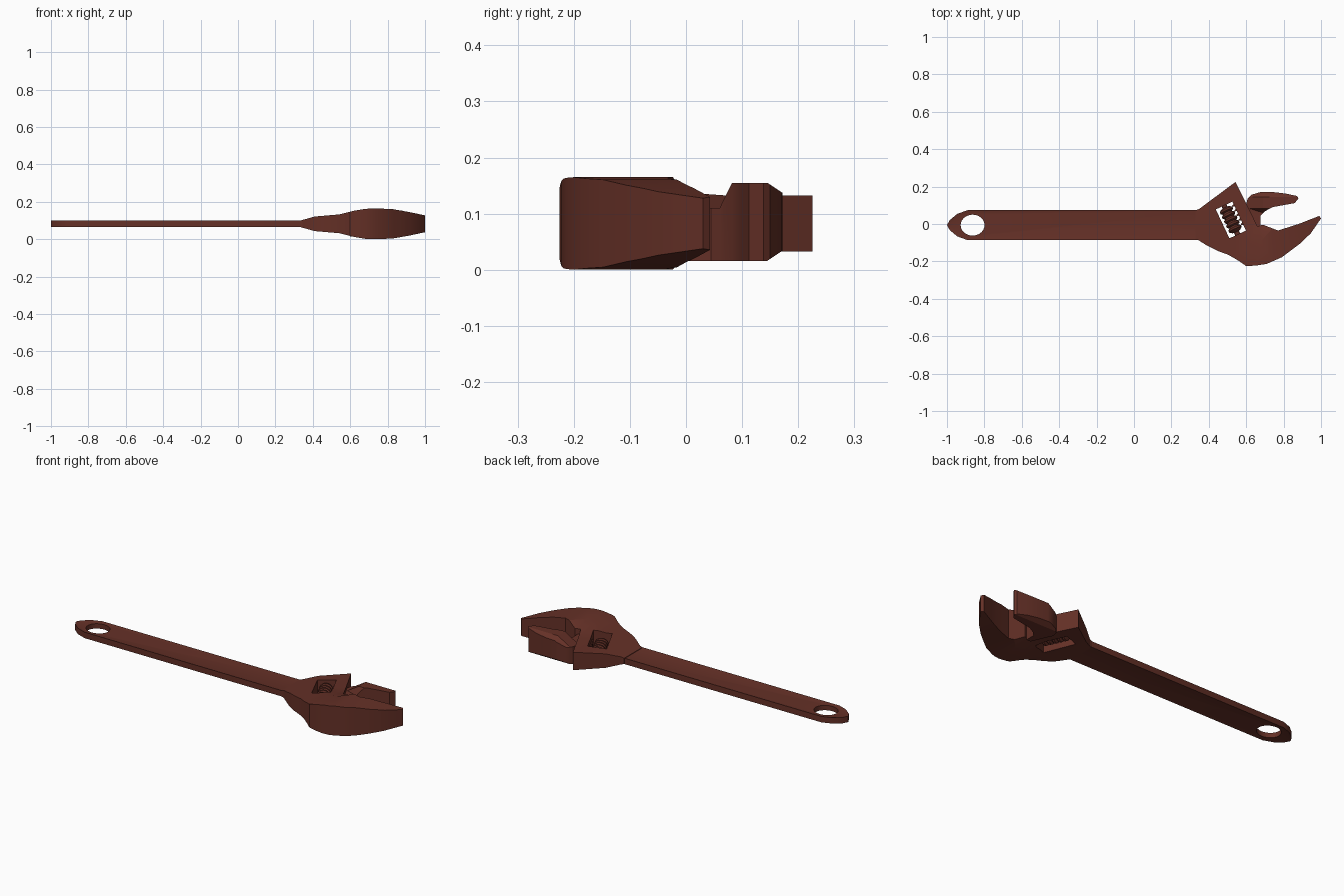
import bpy, bmesh, math
from mathutils import Vector

if "Cube" in bpy.data.objects:
    bpy.data.objects.remove(bpy.data.objects["Cube"])

ZC = 0.0825                                   # mid-plane height of the tool
steel = bpy.data.materials.new("red_brown_steel")
steel.diffuse_color = (0.13, 0.03, 0.02, 1)
steel.use_nodes = True
steel.node_tree.nodes["Principled BSDF"].inputs["Base Color"].default_value = steel.diffuse_color


def lerp(table, v):
    """Piecewise linear lookup."""
    if v <= table[0][0]:
        return table[0][1]
    for (a, p), (b, q) in zip(table, table[1:]):
        if v <= b:
            return p + (q - p) * (v - a) / (b - a)
    return table[-1][1]


def finish(name, bm, smooth=True):
    bmesh.ops.recalc_face_normals(bm, faces=bm.faces[:])
    me = bpy.data.meshes.new(name)
    bm.to_mesh(me)
    bm.free()
    ob = bpy.data.objects.new(name, me)
    bpy.context.collection.objects.link(ob)
    me.materials.append(steel)
    return ob


def prism(name, outline, top, bottom, xcuts=(), ycuts=()):
    """Flat outline, sliced along x and y, thickened by two height rules."""
    bm = bmesh.new()
    bm.faces.new([bm.verts.new((x, y, 0)) for x, y in outline])
    cuts = [((x, 0, 0), (1, 0, 0)) for x in xcuts] + [((0, y, 0), (0, 1, 0)) for y in ycuts]
    for co, no in cuts:
        bmesh.ops.bisect_plane(bm, geom=bm.verts[:] + bm.edges[:] + bm.faces[:],
                               plane_co=co, plane_no=no, dist=1e-5)
    if cuts:
        bmesh.ops.triangulate(bm, faces=bm.faces[:])
    ext = bmesh.ops.extrude_face_region(bm, geom=bm.faces[:], use_keep_orig=True)
    upper = {g for g in ext["geom"] if isinstance(g, bmesh.types.BMVert)}
    for v in bm.verts:
        v.co.z = (top if v in upper else bottom)(v.co.x, v.co.y)
    return finish(name, bm)


def activate(ob):
    bpy.ops.object.select_all(action='DESELECT')
    ob.select_set(True)
    bpy.context.view_layer.objects.active = ob


def cut(ob, cutter):
    mod = ob.modifiers.new("cut", 'BOOLEAN')
    mod.operation, mod.solver, mod.object = 'DIFFERENCE', 'EXACT', cutter
    activate(ob)
    bpy.ops.object.modifier_apply(modifier=mod.name)
    bpy.data.objects.remove(cutter)


def smooth(ob, angle=28):
    activate(ob)
    bpy.ops.object.shade_smooth_by_angle(angle=math.radians(angle))


# handle: long flat bar with a pointed end, shallow recess and hanging hole
side = [(-0.89, 0.08), (-0.945, 0.06), (-0.985, 0.027)]
outline = [(0.345, 0.08)] + side + [(-1, 0)] + [(x, -y) for x, y in reversed(side)] + [(0.345, -0.08)]
handle = prism("handle", [(x, y - 0.006) for x, y in outline],
               lambda x, y: ZC + 0.0165, lambda x, y: ZC - 0.0165)
bm = bmesh.new()
bm.from_mesh(handle.data)
for s in (1, -1):
    bm.normal_update()
    f = [f for f in bm.faces if f.normal.z * s > 0.9]
    bmesh.ops.inset_region(bm, faces=f, thickness=0.014, depth=-0.003)
bm.to_mesh(handle.data)
bm.free()
bpy.ops.mesh.primitive_cylinder_add(vertices=28, radius=1, depth=1, location=(-0.863, -0.006, ZC))
hole = bpy.context.object
hole.scale = (0.064, 0.056, 1)
cut(handle, hole)
smooth(handle)

# head with fixed jaw: swells towards the jaw, thins out at the tip
HALF = [(0.33, 0.0165), (0.41, 0.039), (0.54, 0.05), (0.62, 0.070), (0.68, 0.080),
        (0.74, 0.0825), (0.83, 0.078), (0.915, 0.063), (1.0, 0.045)]


def head_half(x, y):
    h = lerp(HALF, x)
    if x < 0.7:
        h = min(h, lerp([(-0.09, 0.0825), (0.0, 0.055), (0.03, 0.05)], y))
    return h


head_pts = [(0.33, 0.075), (0.345, 0.078), (0.543, 0.225), (0.66, -0.012), (0.69, -0.004), (0.77, -0.035),
            (0.88, 0.0), (0.99, 0.043), (1.0, 0.03), (0.945, -0.05), (0.885, -0.107),
            (0.79, -0.178), (0.71, -0.213), (0.655, -0.222), (0.60, -0.225), (0.56, -0.197),
            (0.505, -0.165), (0.45, -0.145), (0.393, -0.117), (0.345, -0.087), (0.33, -0.085)]
head = prism("head_and_fixed_jaw", head_pts,
             lambda x, y: ZC + head_half(x, y), lambda x, y: ZC - head_half(x, y),
             [a for a, _ in HALF[1:-1]], (-0.09, 0.0))

# slot for the adjusting screw, on a slanted axis
MID = Vector((0.518, 0.0215, ZC))
AXIS = Vector((0.426, -0.905, 0)).normalized()
NORM = Vector((-AXIS.y, AXIS.x, 0))
ANG = math.atan2(AXIS.y, AXIS.x)
bpy.ops.mesh.primitive_cube_add(size=1, location=MID, rotation=(0, 0, ANG))
slot = bpy.context.object
slot.scale = (0.171, 0.098, 1)
cut(head, slot)
smooth(head, 22)

# adjusting screw: ridged spindle turned around the slot axis
profile = [(-0.0855, 0.014), (-0.07, 0.014), (-0.068, 0.028)]
for i in range(5):
    t = -0.056 + i * 0.027
    profile += [(t - 0.005, 0.037), (t + 0.005, 0.037), (t + 0.0135, 0.025)]
profile += [(0.07, 0.014), (0.0855, 0.014)]
bm = bmesh.new()
N = 20
rings = []
for t, r in profile:
    ring = []
    for k in range(N):
        a = 2 * math.pi * k / N
        tilt = 0.006 * math.cos(a + math.pi / 2) if abs(t) < 0.069 else 0
        p = MID + AXIS * (t + tilt) + NORM * (r * math.cos(a)) + Vector((0, 0, r * math.sin(a)))
        ring.append(bm.verts.new(p))
    rings.append(ring)
for a, b in zip(rings, rings[1:]):
    for k in range(N):
        bm.faces.new((a[k], a[(k + 1) % N], b[(k + 1) % N], b[k]))
bm.faces.new(rings[0])
bm.faces.new(rings[-1])
smooth(finish("adjusting_screw", bm))

# rack teeth of the sliding jaw, on the jaw side of the slot
rack = []
for i in range(5):
    t = -0.07 + i * 0.027
    for dt, dn in ((0, 0.05), (0.004, 0.038), (0.010, 0.038), (0.014, 0.05)):
        p = MID + AXIS * (t + dt) + NORM * dn
        rack.append((p.x, p.y))
for t in (0.07, -0.07):
    p = MID + AXIS * t + NORM * 0.056
    rack.append((p.x, p.y))
prism("rack_teeth", rack, lambda x, y: ZC + 0.025, lambda x, y: ZC - 0.025)


# sliding jaw: hooked block, lower at its neck and chamfered along the back
def back_drop(y):
    return lerp([(0.145, 0), (0.172, 0.018)], y)


def jaw_top(x, y):
    return min(lerp([(0.62, 0.112), (0.69, 0.155)], x),
               lerp([(0.06, 0.11), (0.082, 0.155)], y)) - back_drop(y)


jaw_pts = [(0.60, 0.105), (0.607, 0.135), (0.63, 0.157), (0.68, 0.172), (0.75, 0.17), (0.81, 0.163),
           (0.87, 0.15), (0.88, 0.138), (0.86, 0.112), (0.80, 0.101), (0.74, 0.09),
           (0.70, 0.068), (0.676, 0.045), (0.676, -0.01), (0.65, -0.01)]
jaw = prism("sliding_jaw", jaw_pts, jaw_top,
            lambda x, y: 0.016 + back_drop(y), (0.62, 0.69), (0.06, 0.082, 0.145))
smooth(jaw)
